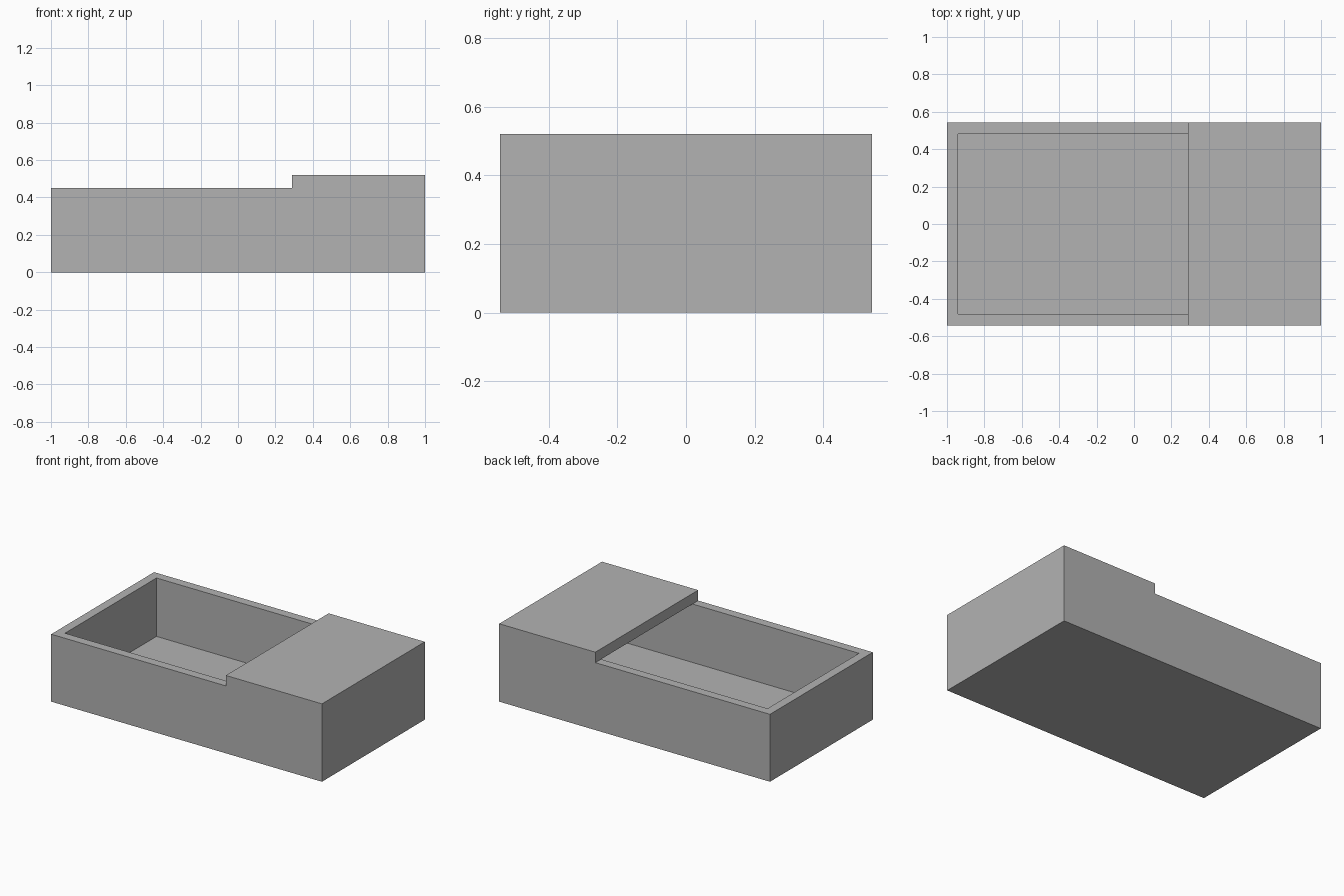
import bpy
import bmesh
from mathutils import Matrix, Vector

LENGTH, WIDTH = 2.0, 1.085
RIM, TOP = 0.45, 0.52      # heights of the tray rim and the lid top
WALL = 0.06                # wall and floor thickness
LID_START = 0.29           # x where the lid begins

cube = bpy.data.objects.get("Cube")
if cube:
    bpy.data.objects.remove(cube, do_unlink=True)

grey = bpy.data.materials.new("plain grey")
grey.use_nodes = True
colour = (0.448, 0.448, 0.448, 1)
grey.diffuse_color = colour
grey.node_tree.nodes["Principled BSDF"].inputs["Base Color"].default_value = colour


def box(bm, low, high):
    """Add a box between two opposite corners."""
    low, high = Vector(low), Vector(high)
    matrix = Matrix.Translation((low + high) / 2) @ Matrix.Diagonal((*(high - low), 1))
    bmesh.ops.create_cube(bm, size=1, matrix=matrix)


def finish(bm, name):
    """Turn the bmesh into a named grey object."""
    mesh = bpy.data.meshes.new(name)
    bm.to_mesh(mesh)
    bm.free()
    mesh.materials.append(grey)
    obj = bpy.data.objects.new(name, mesh)
    bpy.context.collection.objects.link(obj)
    return obj


# Open tray: inset the top face and push it down to the floor
bm = bmesh.new()
box(bm, (-LENGTH / 2, -WIDTH / 2, 0), (LENGTH / 2, WIDTH / 2, RIM))
bm.normal_update()
top = max(bm.faces, key=lambda f: f.normal.z)
bmesh.ops.inset_region(bm, faces=[top], thickness=WALL, use_even_offset=True)
floor = bmesh.ops.extrude_discrete_faces(bm, faces=[top])["faces"][0]
bmesh.ops.translate(bm, verts=floor.verts, vec=(0, 0, WALL - RIM))
bmesh.ops.recalc_face_normals(bm, faces=bm.faces)
finish(bm, "tray")

# Lid slab resting on the rim over the right end
bm = bmesh.new()
box(bm, (LID_START, -WIDTH / 2, RIM), (LENGTH / 2, WIDTH / 2, TOP))
finish(bm, "lid")
